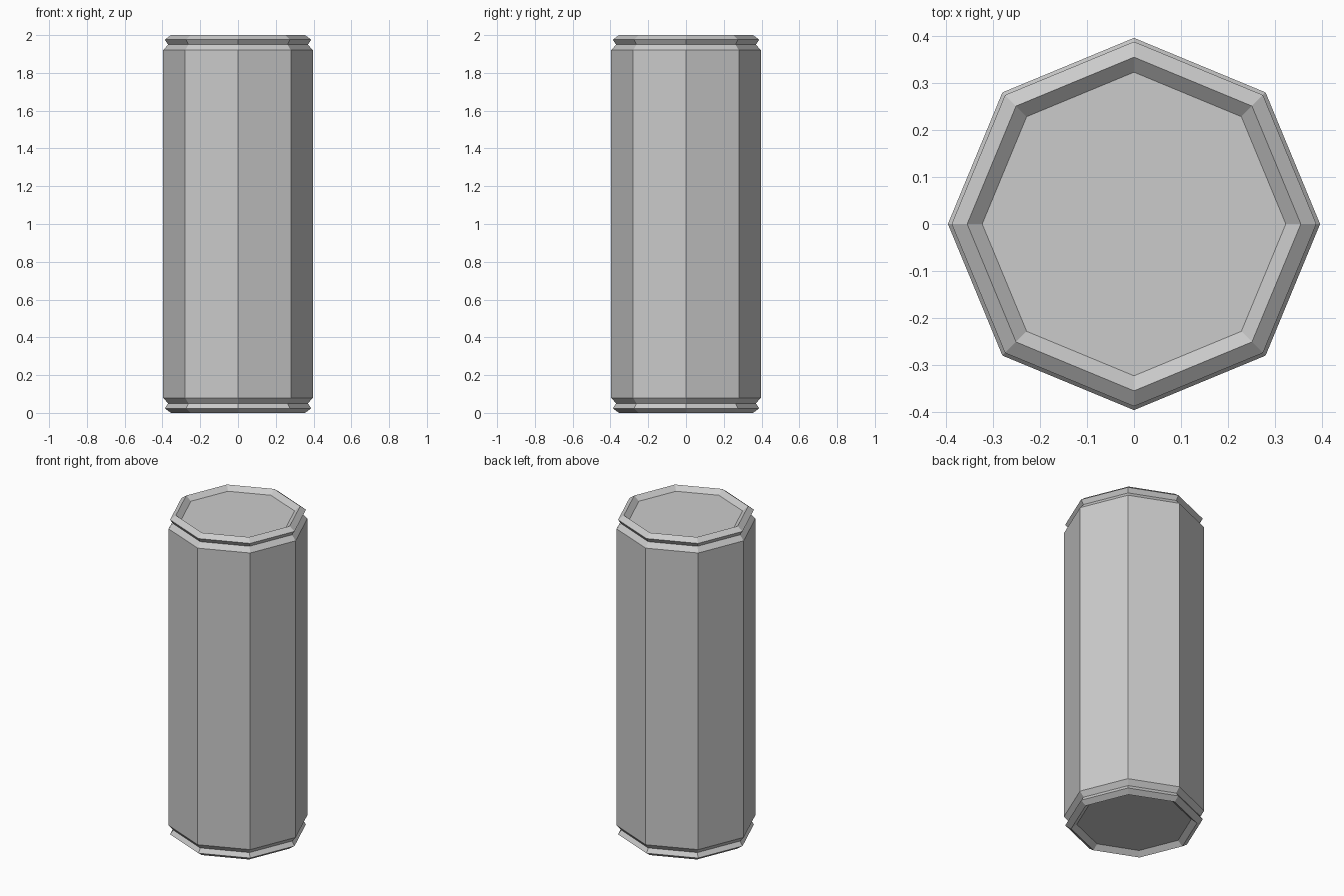
import bpy, bmesh
from math import cos, sin, pi

SIDES = 8
HEIGHT = 2.0

cube = bpy.data.objects.get("Cube")
if cube:
    bpy.data.objects.remove(cube, do_unlink=True)

# Plain grey material
grey = bpy.data.materials.new("plain_grey")
grey.use_nodes = True
colour = (0.6, 0.6, 0.6, 1)
grey.diffuse_color = colour
grey.node_tree.nodes["Principled BSDF"].inputs["Base Color"].default_value = colour

# Lower half profile (radius, z): recessed cap, rim, lip, groove, body edge
lower = [(0.323, 0.027), (0.355, 0), (0.388, 0.024), (0.37, 0.05), (0.396, 0.08)]
upper = [(r, HEIGHT - z) for r, z in reversed(lower)]


def lathe(name, profile):
    """Turn a profile into a faceted, capped solid."""
    bm = bmesh.new()
    rings = [[bm.verts.new((r * cos(2 * pi * i / SIDES), r * sin(2 * pi * i / SIDES), z))
              for i in range(SIDES)] for r, z in profile]
    for a, b in zip(rings, rings[1:]):
        for i in range(SIDES):
            j = (i + 1) % SIDES
            bm.faces.new((a[i], a[j], b[j], b[i]))
    # Recessed end caps
    bm.faces.new(rings[0][::-1])
    bm.faces.new(rings[-1])
    bmesh.ops.recalc_face_normals(bm, faces=bm.faces)
    mesh = bpy.data.meshes.new(name)
    bm.to_mesh(mesh)
    bm.free()
    mesh.materials.append(grey)
    obj = bpy.data.objects.new(name, mesh)
    bpy.context.collection.objects.link(obj)
    return obj


# Octagonal canister with matching grooved rims at both ends
lathe("octagonal_canister", lower + upper)
